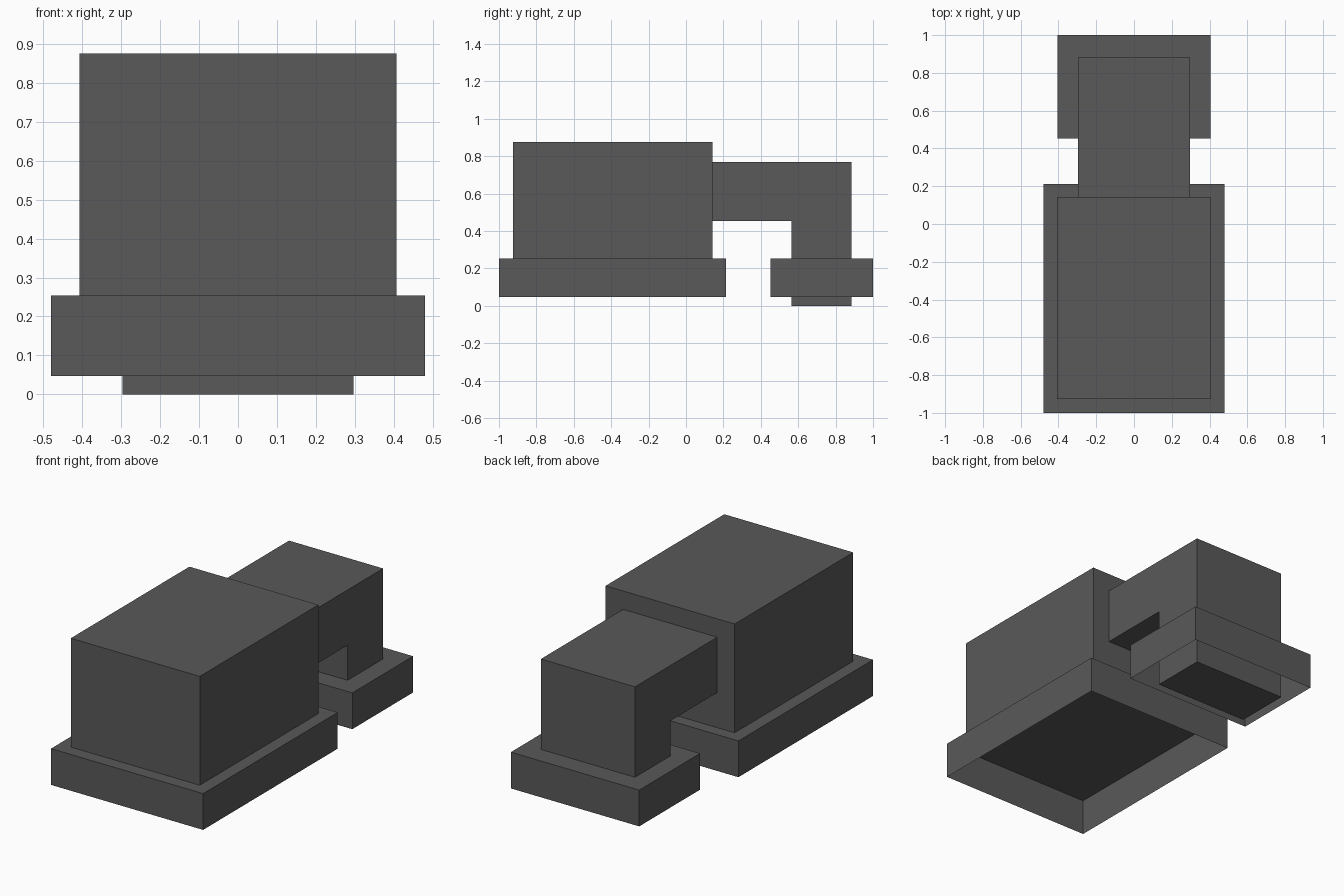
import bpy
import bmesh

cube = bpy.data.objects.get("Cube")
if cube:
    bpy.data.objects.remove(cube, do_unlink=True)

# One dark grey for everything
grey = bpy.data.materials.new("dark grey")
grey.use_nodes = True
colour = (0.1, 0.1, 0.1, 1)
grey.diffuse_color = colour
grey.node_tree.nodes["Principled BSDF"].inputs["Base Color"].default_value = colour


def extrude_side_profile(name, half_width, profile, open_bottom=False):
    """Extrude a (y, z) outline symmetrically along x."""
    bm = bmesh.new()
    face = bm.faces.new([bm.verts.new((-half_width, y, z)) for y, z in profile])
    side = bmesh.ops.extrude_face_region(bm, geom=[face], use_keep_orig=True)
    moved = [v for v in side["geom"] if isinstance(v, bmesh.types.BMVert)]
    bmesh.ops.translate(bm, verts=moved, vec=(2 * half_width, 0, 0))
    bmesh.ops.recalc_face_normals(bm, faces=bm.faces)
    if open_bottom:
        under = [f for f in bm.faces if f.normal.z < -0.9]
        bmesh.ops.delete(bm, geom=under, context="FACES_ONLY")
    mesh = bpy.data.meshes.new(name)
    bm.to_mesh(mesh)
    bm.free()
    mesh.materials.append(grey)
    obj = bpy.data.objects.new(name, mesh)
    bpy.context.collection.objects.link(obj)
    return obj


def box(name, half_width, y0, y1, z0, z1, open_bottom=False):
    outline = [(y0, z0), (y1, z0), (y1, z1), (y0, z1)]
    return extrude_side_profile(name, half_width, outline, open_bottom)


BASE, RIM = 0.047, 0.254

# Hollow skirts, open underneath
box("front_skirt", 0.48, -1, 0.213, BASE, RIM, open_bottom=True)
box("rear_skirt", 0.405, 0.452, 1, BASE, RIM, open_bottom=True)

# Main block standing on the front skirt
box("main_block", 0.407, -0.926, 0.143, RIM, 0.875, open_bottom=True)

# Arm reaching back and bending down through the rear skirt
extrude_side_profile("rear_arm", 0.297, [
    (0.143, 0.77), (0.143, 0.454), (0.564, 0.454),
    (0.564, 0), (0.884, 0), (0.884, 0.77)])
